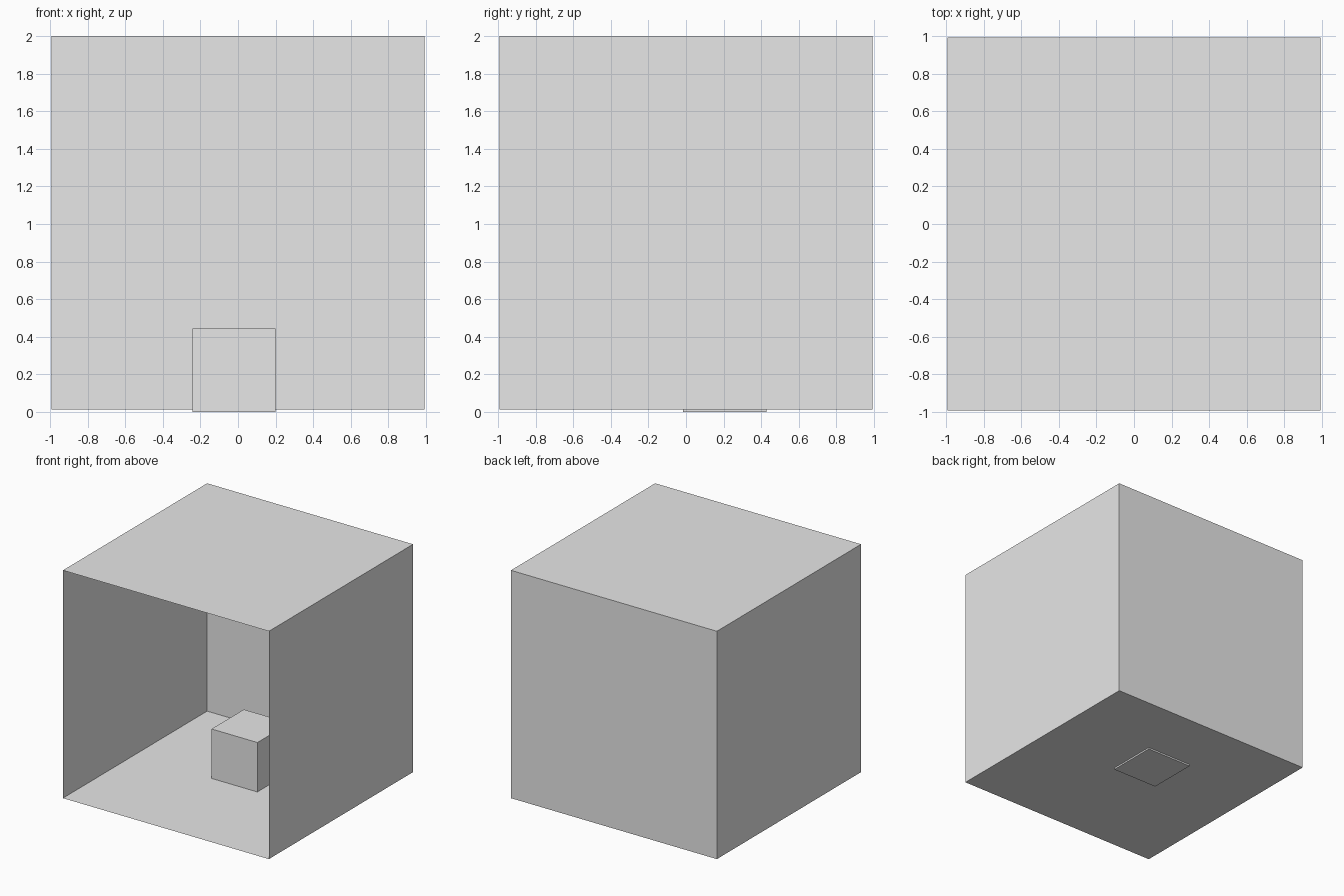
import bpy
import bmesh
from mathutils import Vector

default_cube = bpy.data.objects.get("Cube")
if default_cube:
    bpy.data.objects.remove(default_cube, do_unlink=True)

# One plain grey for everything
grey = bpy.data.materials.new("plain_grey")
grey.use_nodes = True
colour = (0.8, 0.8, 0.8, 1)
grey.diffuse_color = colour
grey.node_tree.nodes["Principled BSDF"].inputs["Base Color"].default_value = colour


def make_box(name, low, high, open_front=False):
    """Flat-shaded box between two corners, optionally without its -y face."""
    low, high = Vector(low), Vector(high)
    bm = bmesh.new()
    bmesh.ops.create_cube(bm, size=1)
    bmesh.ops.scale(bm, vec=high - low, verts=bm.verts)
    bmesh.ops.translate(bm, vec=(low + high) / 2, verts=bm.verts)
    bm.normal_update()
    if open_front:
        front = [f for f in bm.faces if f.normal.y < -0.9]
        bmesh.ops.delete(bm, geom=front, context="FACES_ONLY")
    mesh = bpy.data.meshes.new(name)
    bm.to_mesh(mesh)
    bm.free()
    mesh.materials.append(grey)
    obj = bpy.data.objects.new(name, mesh)
    bpy.context.collection.objects.link(obj)
    return obj


# Thin-walled room, open at the front
make_box("room_shell", (-0.993, -0.993, 0.014), (0.993, 0.993, 2), open_front=True)

# Small block sunk slightly through the floor
make_box("floor_block", (-0.243, -0.017, 0), (0.199, 0.428, 0.445))
